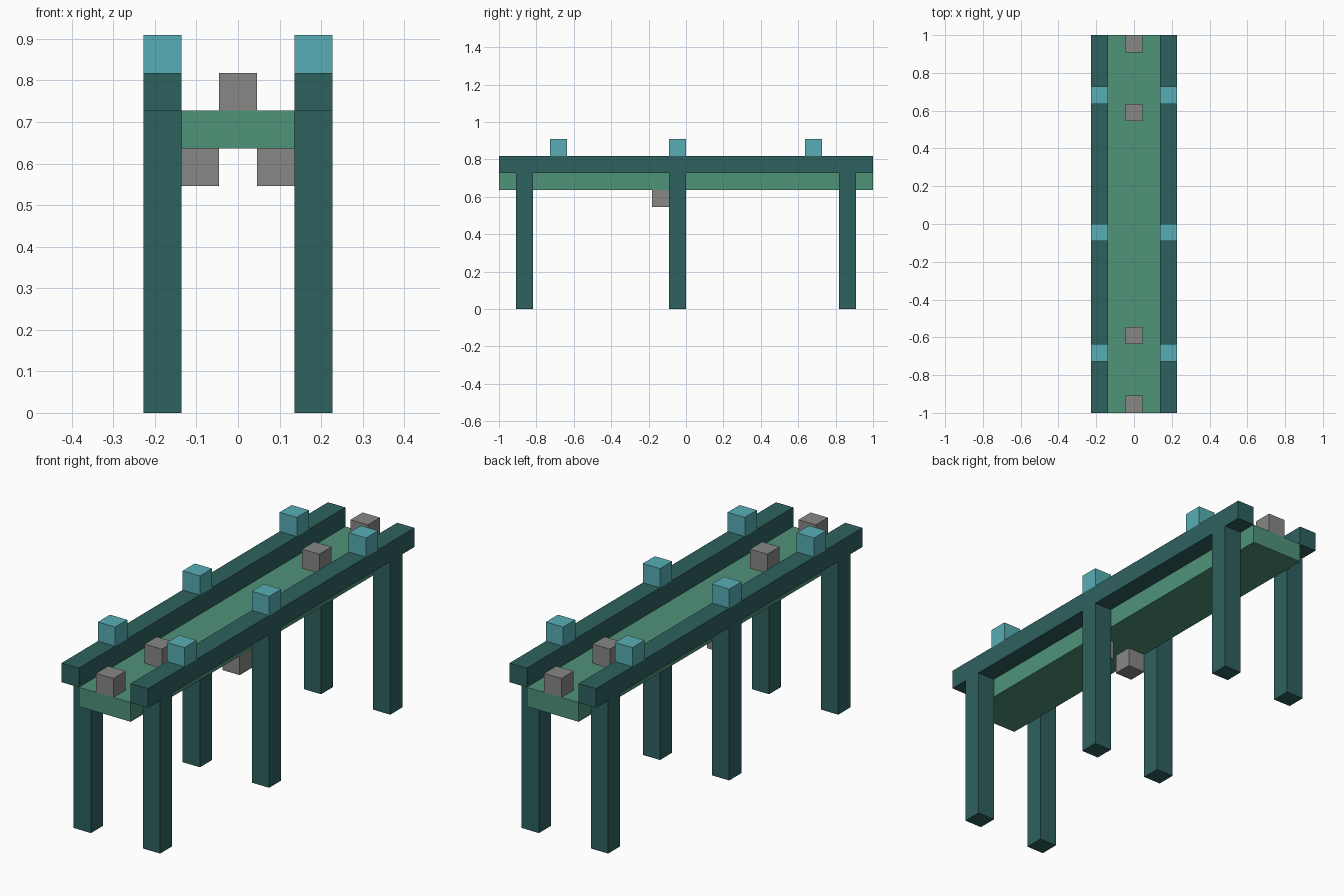
import bpy
import bmesh
from mathutils import Matrix, Vector

U = 1 / 11  # block size: the bridge is 22 blocks long

old = bpy.data.objects.get("Cube")
if old:
    bpy.data.objects.remove(old, do_unlink=True)


def make_material(name, rgb):
    mat = bpy.data.materials.new(name)
    mat.use_nodes = True
    mat.diffuse_color = (*rgb, 1)
    mat.node_tree.nodes["Principled BSDF"].inputs["Base Color"].default_value = (*rgb, 1)
    return mat


dark_teal = make_material("dark teal", (0.027, 0.120, 0.112))
green = make_material("green", (0.078, 0.292, 0.191))
light_blue = make_material("light blue", (0.095, 0.423, 0.462))
grey = make_material("grey", (0.242, 0.242, 0.235))


def box(name, mat, center, size=(1, 1, 1)):
    """Box whose centre and size are given in blocks."""
    mesh = bpy.data.meshes.new(name)
    bm = bmesh.new()
    bmesh.ops.create_cube(bm, size=1, matrix=Matrix.Diagonal((*(Vector(size) * U), 1)))
    bm.to_mesh(mesh)
    bm.free()
    mesh.materials.append(mat)
    obj = bpy.data.objects.new(name, mesh)
    obj.location = Vector(center) * U
    bpy.context.collection.objects.link(obj)


# Deck between the rails
box("deck", green, (0, 0, 7.5), (3, 22, 1))

# Rails, legs, rail blocks and hanging blocks on both sides
for side, s in (("left", 1), ("right", -1)):
    box(f"{side}_rail", dark_teal, (2 * s, 0, 8.5), (1, 22, 1))
    for place, leg_y, lamp_y in (("front", -9.5, -7.5), ("middle", -0.5, -0.5), ("back", 9.5, 7.5)):
        box(f"{side}_{place}_leg", dark_teal, (2 * s, leg_y, 4), (1, 1, 8))
        box(f"{side}_{place}_rail_block", light_blue, (2 * s, lamp_y, 9.5))
    box(f"{side}_hanging_block", grey, (s, -1.5, 6.5))

# Blocks along the middle of the deck
for i, y in enumerate((-10.5, -6.5, 6.5, 10.5), 1):
    box(f"deck_block_{i}", grey, (0, y, 8.5))
